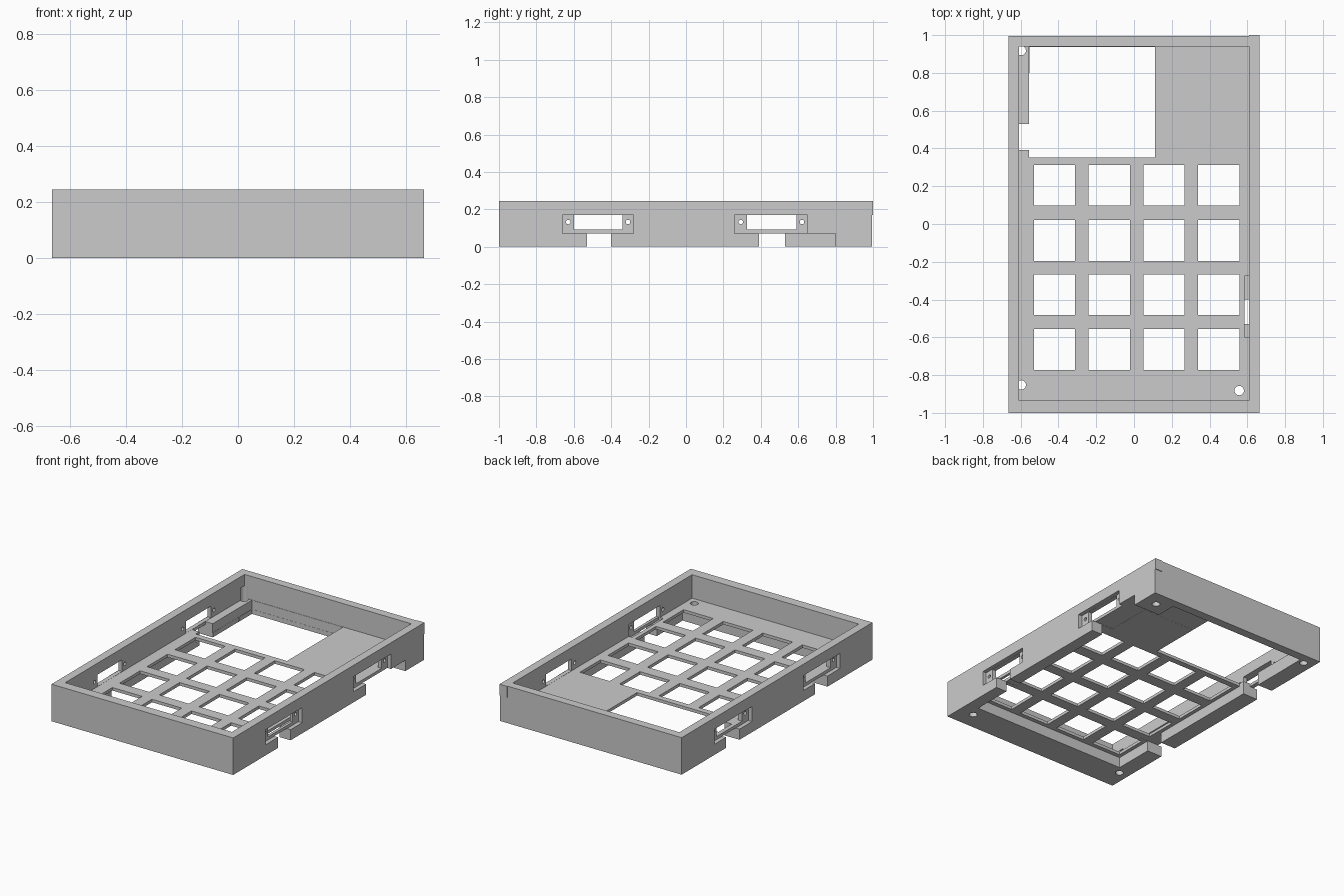
import bpy, bmesh
from mathutils import Matrix, Vector

cube = bpy.data.objects.get("Cube")
if cube:
    bpy.data.objects.remove(cube, do_unlink=True)

grey = bpy.data.materials.new("plain grey")
grey.use_nodes = True
colour = (0.6, 0.6, 0.6, 1)
grey.diffuse_color = colour
grey.node_tree.nodes["Principled BSDF"].inputs["Base Color"].default_value = colour


def box(x0, x1, y0, y1, z0, z1):
    bm = bmesh.new()
    low, high = Vector((x0, y0, z0)), Vector((x1, y1, z1))
    size = Matrix.Diagonal((*(high - low), 1))
    bmesh.ops.create_cube(bm, size=1, matrix=Matrix.Translation((low + high) / 2) @ size)
    return bm


def rod(centre, radius, depth, turn=0):
    bm = bmesh.new()
    matrix = Matrix.Translation(centre) @ Matrix.Rotation(turn, 4, 'Y')
    bmesh.ops.create_cone(bm, cap_ends=True, segments=20, radius1=radius,
                          radius2=radius, depth=depth, matrix=matrix)
    return bm


def make(name, bm):
    bmesh.ops.recalc_face_normals(bm, faces=bm.faces)
    mesh = bpy.data.meshes.new(name)
    bm.to_mesh(mesh)
    bm.free()
    mesh.materials.append(grey)
    obj = bpy.data.objects.new(name, mesh)
    bpy.context.collection.objects.link(obj)
    return obj


def volume(mesh):
    bm = bmesh.new()
    bm.from_mesh(mesh)
    result = bm.calc_volume()
    bm.free()
    return result


def carve(target, bm):
    """Subtract one cutter, keeping the first solver result that is sound."""
    cutter = make("cutter", bm)
    cutter.hide_render = True
    before = volume(target.data)
    mod = target.modifiers.new("cut", 'BOOLEAN')
    mod.operation, mod.object = 'DIFFERENCE', cutter
    for solver in ('MANIFOLD', 'EXACT', 'FLOAT'):
        mod.solver = solver
        bpy.context.view_layer.update()
        graph = bpy.context.evaluated_depsgraph_get()
        mesh = bpy.data.meshes.new_from_object(target.evaluated_get(graph))
        if 0.04 < volume(mesh) < before - 1e-7:
            target.modifiers.remove(mod)
            target.data = mesh
            break
    else:
        target.modifiers.remove(mod)
    bpy.data.objects.remove(cutter, do_unlink=True)


HALF, TOP, FLOOR, UNDER = 0.665, 0.245, 0.09, 0.07
GAP = UNDER + 0.001

# Solid case body
case = make("case_body", box(-HALF, HALF, -1, 0.995, 0, TOP))

# Open tray above the floor plate
carve(case, box(-0.61, 0.61, -0.935, 0.94, FLOOR, 0.4))

# Hollow underside, leaving a rim and a corner post
carve(case, box(-0.555, 0.585, -0.8, 0.8, -0.1, UNDER))
carve(case, box(-0.554, 0.47, 0.7, 0.937, -0.1, UNDER + 0.0005))

# Grid of key openings and the display opening
for x in (-0.53, -0.24, 0.05, 0.34):
    for y in (0.098, -0.195, -0.482, -0.772):
        carve(case, box(x, x + 0.218, y, y + 0.215, 0.03, 0.15))
carve(case, box(-0.556, 0.112, 0.352, 0.938, 0.03, 0.15))

# Gaps through the lower rim on both sides
carve(case, box(0.5, 0.8, -0.53, -0.4, -0.1, GAP))
carve(case, box(0.5, 0.8, 0.39, 0.799, -0.1, GAP))
carve(case, box(-0.8, -0.5, -0.53, -0.4, -0.1, GAP))
carve(case, box(-0.8, -0.6, 0.39, 0.53, -0.1, GAP))
carve(case, box(-0.609, -0.54, 0.391, 0.529, -0.1, 0.12))

# Connector recesses, windows and small screw holes in the side walls
slots = ((-0.66, -0.60, -0.34, -0.28), (0.26, 0.325, 0.59, 0.65))
for side in (-1, 1):
    recess = sorted((side * 0.638, side * 0.8))
    window = sorted((side * 0.59, side * 0.81))
    for y0, y1, y2, y3 in slots:
        carve(case, box(*recess, y0, y3, UNDER + 0.0005, 0.17))
        carve(case, box(*window, y1, y2, FLOOR + 0.001, 0.169))
        for y in ((y0 + y1) / 2, (y2 + y3) / 2):
            carve(case, rod((side * 0.63, y, 0.132), 0.012, 0.12, 1.5708))

# Pocket in the floor beside the front window
carve(case, box(0.586, 0.62, -0.599, -0.275, GAP - 0.0002, 0.168))

# Vertical fastening holes in the corners
for x, y, height in ((-0.597, -0.852, 0.17), (-0.597, 0.918, 0.17),
                     (0.557, -0.882, 0.17), (0.57, 0.89, 0.06)):
    carve(case, rod((x, y, height / 2 - 0.05), 0.025, height + 0.1))

# Small tab on the upper back corner
make("corner_tab", box(0.61, HALF, 0.99, 1, 0.17, TOP))
